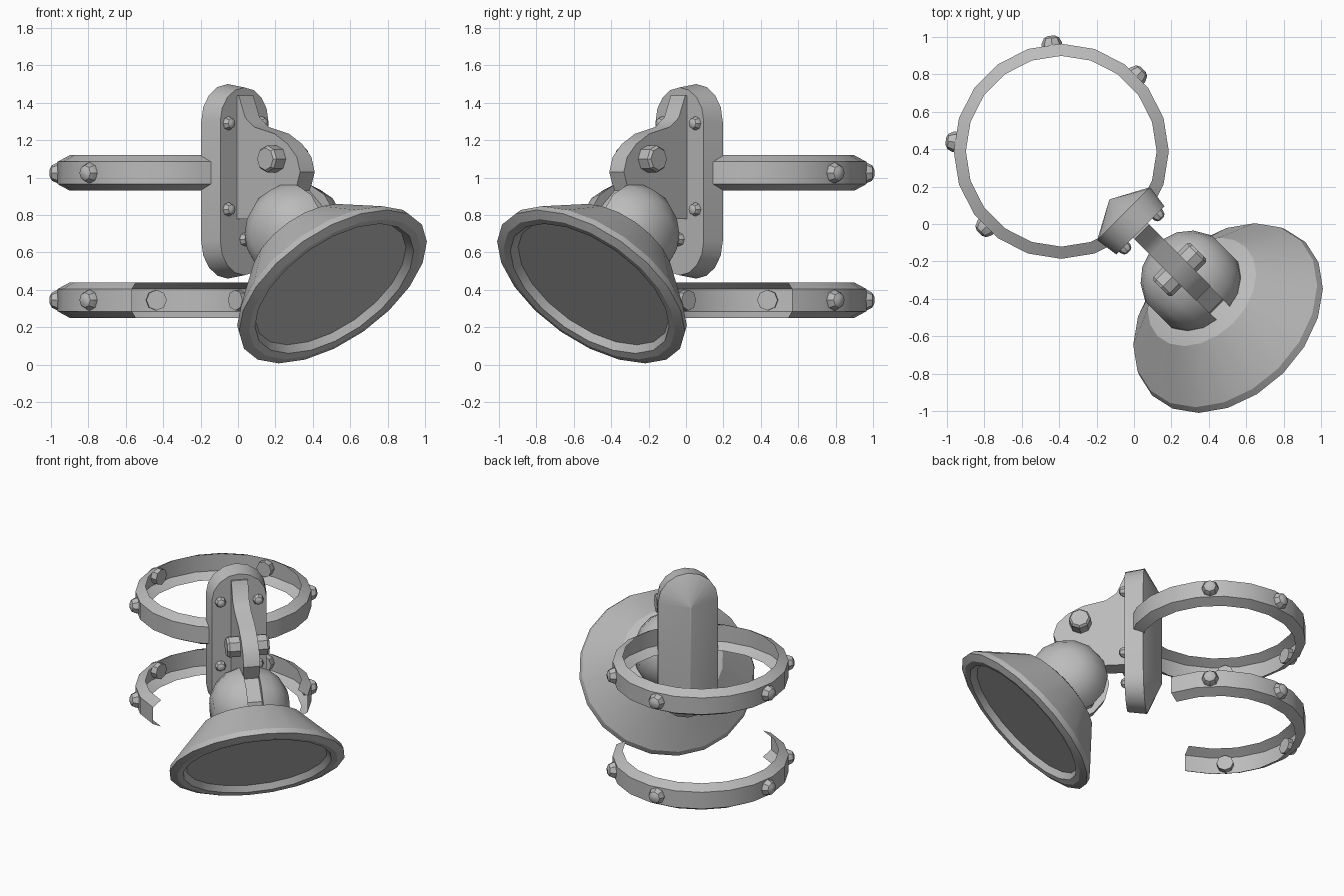
import bpy, bmesh
from math import cos, sin, pi, radians
from mathutils import Matrix, Vector

cube = bpy.data.objects.get("Cube")
if cube:
    bpy.data.objects.remove(cube)

grey = bpy.data.materials.new("metal grey")
grey.use_nodes = True
grey.diffuse_color = (0.5, 0.5, 0.5, 1)
grey.node_tree.nodes["Principled BSDF"].inputs["Base Color"].default_value = (0.5, 0.5, 0.5, 1)

# Everything is built with x pointing along the lamp arm, then turned to the corner
TURN = Matrix.Rotation(radians(-45), 4, "Z")


def finish(name, bm, matrix=Matrix(), smooth=32, fix=True):
    if fix:
        bmesh.ops.recalc_face_normals(bm, faces=bm.faces)
    mesh = bpy.data.meshes.new(name)
    bm.to_mesh(mesh)
    bm.free()
    mesh.materials.append(grey)
    ob = bpy.data.objects.new(name, mesh)
    bpy.context.collection.objects.link(ob)
    ob.matrix_world = TURN @ matrix
    if smooth:
        bpy.ops.object.select_all(action="DESELECT")
        ob.select_set(True)
        bpy.context.view_layer.objects.active = ob
        bpy.ops.object.shade_smooth_by_angle(angle=radians(smooth))
    return ob


def loft(name, loops, closed=True, caps=True, **kw):
    """Skin a list of equal point loops."""
    bm = bmesh.new()
    rows = [[bm.verts.new(p) for p in loop] for loop in loops]
    n = len(rows[0])
    for a, b in zip(rows, rows[1:]):
        for i in range(n if closed else n - 1):
            j = (i + 1) % n
            bm.faces.new((a[i], a[j], b[j], b[i]))
    if caps:
        bm.faces.new(rows[0])
        bm.faces.new(rows[-1])
    bmesh.ops.remove_doubles(bm, verts=bm.verts, dist=0.0005)
    return finish(name, bm, **kw)


def lathe(name, profile, sides, matrix, **kw):
    """Spin (distance, radius) pairs about the local z axis."""
    loops = [[(r * cos(2 * pi * i / sides), r * sin(2 * pi * i / sides), s)
              for i in range(sides)] for s, r in profile]
    return loft(name, loops, matrix=matrix, **kw)


def aim(pos, direction):
    return Matrix.Translation(pos) @ Vector(direction).to_track_quat("Z", "Y").to_matrix().to_4x4()


# Mounting plate: rounded slab with a ridge along its back
def stadium(x, r):
    pts = []
    for zc, start in ((1.3, 0), (0.66, pi)):
        pts += [(x, r * cos(start + pi * k / 8), zc + r * sin(start + pi * k / 8)) for k in range(9)]
    return pts


loft("mounting_plate", [stadium(0.048, 0.182), stadium(-0.078, 0.2), stadium(-0.184, 0.004)])

# Clamp bands: open strips with sloping edges
CENTRE = -0.55


def band(name, z, half_steps):
    section = ((0.51, -0.095), (0.575, -0.06), (0.575, 0.06), (0.51, 0.095))
    loops = []
    for k in range(2 * half_steps + 1):
        a = pi + (k - half_steps) * pi / 20
        if k % 2 == 0:
            loops.append([(CENTRE + r * cos(a), r * sin(a), z + h) for r, h in section])
    loft(name, loops, closed=False, caps=False, fix=False, smooth=20)


band("upper_band", 1.025, 19)
band("lower_band", 0.345, 13)

# Rivets
DOME = ((-0.03, 1), (0.012, 1), (0.035, 0.75), (0.045, 0.35))


def rivet(name, pos, direction, radius):
    lathe(name, [(s * radius / 0.045, r * radius) for s, r in DOME], 8, aim(pos, direction))


for label, z in (("upper", 1.025), ("lower", 0.345)):
    for i, deg in enumerate((-90, -40, 40, 90)):
        a = pi + radians(deg)
        out = Vector((cos(a), sin(a), 0))
        rivet(f"{label}_band_rivet_{i}", Vector((CENTRE, 0, z)) + out * 0.565, out, 0.055)

for i, (t, z) in enumerate(((-0.125, 1.29), (0.125, 1.29), (-0.125, 0.83), (0.125, 0.83), (0, 0.67))):
    rivet(f"plate_rivet_{i}", (0.05, t, z), (1, 0, 0), 0.036)

# Flat bracket arm with a lug reaching into the ball joint
arm = [(0.03, 1.44), (0.06, 1.44), (0.11, 1.32), (0.18, 1.27), (0.33, 1.235), (0.43, 1.18),
       (0.5, 1.11), (0.525, 1.03), (0.49, 0.93), (0.62, 0.82), (0.65, 0.68), (0.56, 0.53),
       (0.42, 0.47), (0.28, 0.53), (0.22, 0.66), (0.2, 0.78), (0.03, 0.78)]
loft("bracket_arm", [[(x, t, z) for x, z in arm] for t in (-0.055, 0.055)])

# Pivot bolt through the arm
lathe("pivot_bolt", [(-0.14, 0.06), (-0.125, 0.072), (0.125, 0.072), (0.14, 0.06)], 8,
      aim((0.345, 0, 1.1), (0, 1, 0)))

# Ball joint: two cheeks with flat end caps either side of the arm
BALL = Vector((0.435, 0, 0.7))
for label, side in (("left", 1), ("right", -1)):
    lathe(f"ball_cheek_{label}", [(0.05, 0.268), (0.13, 0.242), (0.2, 0.185), (0.25, 0.1)], 14,
          aim(BALL, (0, side, 0)))

# Lamp shade: collar, cone, thick rim and recessed lens
lathe("lamp_shade", [(0.07, 0.22), (0.11, 0.335), (0.36, 0.568), (0.4, 0.58),
                     (0.42, 0.53), (0.415, 0.49), (0.375, 0.465)], 20,
      aim(BALL, (1, 0, -1)), smooth=25)
